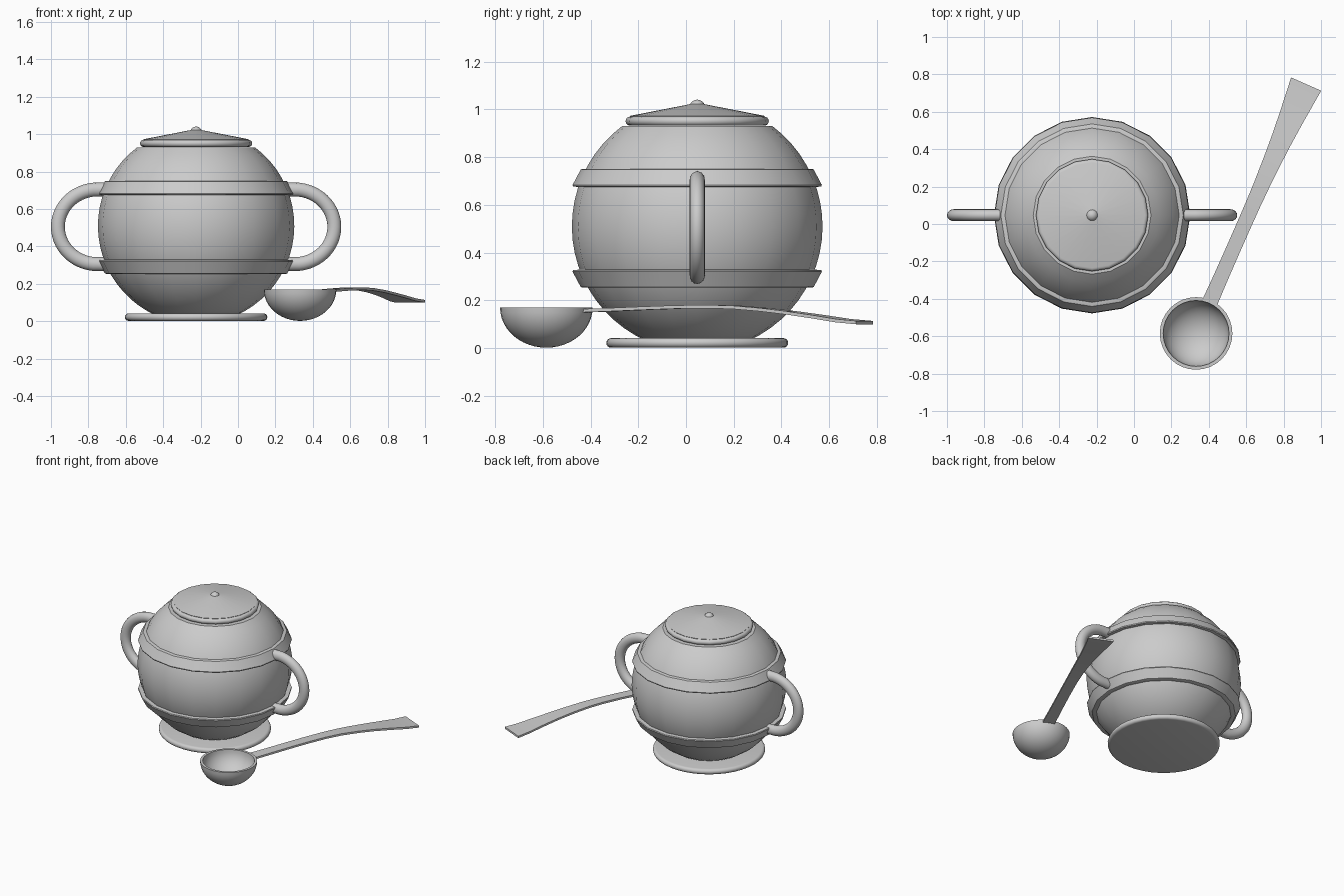
import bpy, bmesh
from math import sin, cos, pi, sqrt, asin, radians
from mathutils import Vector

if "Cube" in bpy.data.objects:
    bpy.data.objects.remove(bpy.data.objects["Cube"])

POT = Vector((-0.224, 0.047, 0))
BOWL = Vector((0.332, -0.585, 0))


def finish(bm, name, loc, angle=35):
    bmesh.ops.remove_doubles(bm, verts=bm.verts, dist=1e-5)
    bmesh.ops.recalc_face_normals(bm, faces=bm.faces)
    me = bpy.data.meshes.new(name)
    bm.to_mesh(me)
    bm.free()
    ob = bpy.data.objects.new(name, me)
    ob.location = loc
    bpy.context.collection.objects.link(ob)
    bpy.ops.object.select_all(action='DESELECT')
    ob.select_set(True)
    bpy.context.view_layer.objects.active = ob
    bpy.ops.object.shade_smooth_by_angle(angle=radians(angle))
    return ob


def lathe(name, profile, loc, sides=20, closed=False):
    bm = bmesh.new()
    vs = [bm.verts.new((r, 0, z)) for r, z in profile]
    es = [bm.edges.new(p) for p in zip(vs, vs[1:])]
    if closed:
        es.append(bm.edges.new((vs[-1], vs[0])))
    bmesh.ops.spin(bm, geom=vs + es, cent=(0, 0, 0), axis=(0, 0, 1),
                   angle=2 * pi, steps=sides)
    return finish(bm, name, loc)


def rounded_rim(radius, z, h, n=8):
    return [(radius - h + h * cos(a), z + h * sin(a))
            for a in (-pi / 2 + pi * i / n for i in range(n + 1))]


def loft(name, rings, loc, angle=35):
    bm = bmesh.new()
    loops = [[bm.verts.new(p) for p in ring] for ring in rings]
    n = len(loops[0])
    for a, b in zip(loops, loops[1:]):
        for i in range(n):
            j = (i + 1) % n
            bm.faces.new((a[i], a[j], b[j], b[i]))
    bm.faces.new(loops[0])
    bm.faces.new(loops[-1])
    return finish(bm, name, loc, angle)


# Round pot body, cut flat at the top and bottom
R, CZ = 0.525, 0.51
lo, hi = asin((0.03 - CZ) / R), asin((0.93 - CZ) / R)
arc = [lo + (hi - lo) * i / 20 for i in range(21)]
body = [(R * cos(a), CZ + R * sin(a)) for a in arc]
lathe("pot_body", [(0, 0.03)] + body + [(0, 0.93)], POT)

# Raised bands, mirrored about the middle of the pot
for name, s in (("upper_band", 1), ("lower_band", -1)):
    prof = [(r, CZ - 0.008 + s * d) for r, d in
            ((0.48, 0.172), (0.52, 0.175), (0.522, 0.182),
             (0.488, 0.246), (0.48, 0.249), (0.45, 0.249))]
    lathe(name, prof, POT, closed=True)

# Foot and lid with rounded rims, and the knob
lathe("foot", [(0, 0.002)] + rounded_rim(0.381, 0.022, 0.02) + [(0, 0.042)], POT, 40)
lathe("lid", [(0, 0.932)] + rounded_rim(0.3, 0.951, 0.019)
      + [(0.282, 0.973), (0.03, 1.022), (0, 1.024)], POT)
lathe("lid_knob", [(0.033 * cos(a), 1.008 + 0.033 * sin(a))
                   for a in (-pi / 2 + pi * i / 10 for i in range(11))], POT, 16)

# Looped side handles
for name, s in (("left_handle", -1), ("right_handle", 1)):
    rings = []
    for i in range(29):
        t = -pi / 2 + pi * i / 28
        if i in (0, 28):
            cx, t_in = 0.42, t
        else:
            cx = 0.525 + 0.214 * cos(t)
        c = Vector((cx, 0, CZ - 0.005 + 0.2 * sin(t)))
        nrm = Vector((0.2 * cos(t), 0, 0.214 * sin(t))).normalized()
        rings.append([Vector(((c + nrm * 0.037 * cos(a)).x * s,
                              0.032 * sin(a),
                              (c + nrm * 0.037 * cos(a)).z))
                      for a in (2 * pi * k / 16 for k in range(16))])
    loft(name, rings, POT)

# Ladle bowl: outer and inner half ellipsoids
qs = [pi / 2 * i / 12 for i in range(13)]
outer = [(0.194 * sin(q), 0.17 - 0.168 * cos(q)) for q in qs]
inner = [(0.176 * sin(q), 0.17 - 0.15 * cos(q)) for q in reversed(qs)]
lathe("ladle_bowl", outer + inner, BOWL, 32)

# Ladle handle: flat strip (distance, half width, height), flaring at the end
d = Vector((0.404, 0.915, 0)).normalized()
side = Vector((d.y, -d.x, 0))
strip = [(0.183, 0.042, 0.157), (0.3, 0.04, 0.161), (0.45, 0.039, 0.167),
         (0.6, 0.039, 0.172), (0.75, 0.04, 0.174), (0.87, 0.043, 0.171),
         (1.0, 0.049, 0.161), (1.12, 0.056, 0.148), (1.25, 0.067, 0.131),
         (1.36, 0.078, 0.115), (1.457, 0.088, 0.107)]
h = 0.007
rings = [[d * l + side * w * sx + Vector((0, 0, z + h * sz))
          for sx, sz in ((-1, -1), (1, -1), (1, 1), (-1, 1))]
         for l, w, z in strip]
loft("ladle_handle", rings, BOWL)
